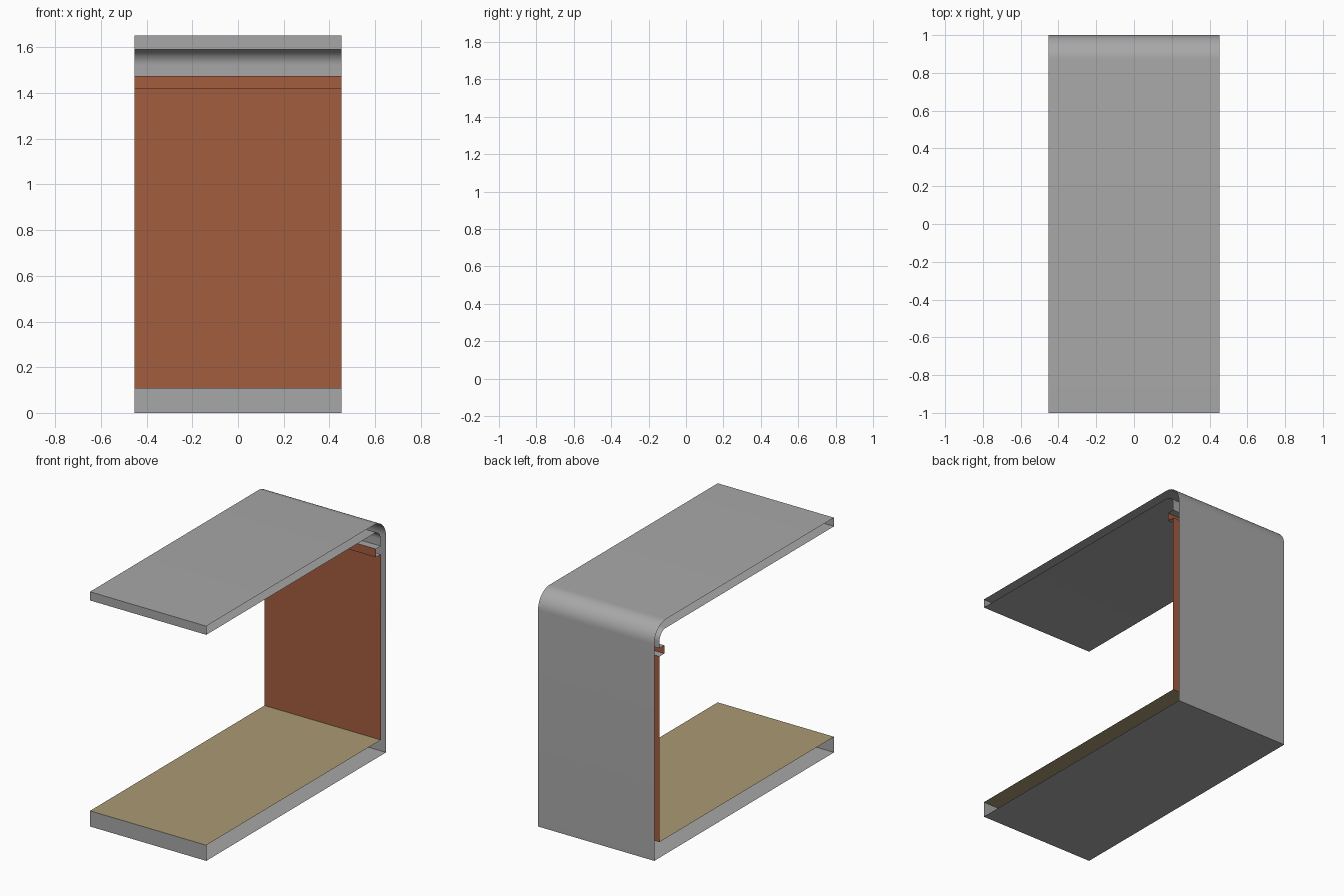
import bpy, math

if "Cube" in bpy.data.objects:
    bpy.data.objects.remove(bpy.data.objects["Cube"])

HALF_W = 0.453          # half width along x
INNER_Y = 0.942         # inner face of the back wall
RAIL_Y = 0.888          # front of the rail
FLOOR_Z, CEIL_Z, TOP_Z = 0.11, 1.592, 1.653
RAIL_LOW, RAIL_HIGH = 1.417, 1.475


def material(name, rgb):
    m = bpy.data.materials.new(name)
    m.diffuse_color = (*rgb, 1)
    m.use_nodes = True
    m.node_tree.nodes["Principled BSDF"].inputs["Base Color"].default_value = m.diffuse_color
    return m


def arc(cy, cz, r, start, end, n=12):
    """Arc points in the y-z plane, angles in degrees."""
    return [(cy + r * math.cos(math.radians(start + (end - start) * i / n)),
             cz + r * math.sin(math.radians(start + (end - start) * i / n)))
            for i in range(n + 1)]


def sheet(name, profile, mat):
    """Extrude an open y-z profile across x; ends stay open."""
    verts = [(x, y, z) for y, z in profile for x in (-HALF_W, HALF_W)]
    faces = [(2 * i, 2 * i + 2, 2 * i + 3, 2 * i + 1)
             for i in range(len(profile) - 1)]
    mesh = bpy.data.meshes.new(name)
    mesh.from_pydata(verts, [], faces)
    mesh.materials.append(mat)
    ob = bpy.data.objects.new(name, mesh)
    bpy.context.collection.objects.link(ob)
    bpy.ops.object.select_all(action='DESELECT')
    ob.select_set(True)
    bpy.context.view_layer.objects.active = ob
    bpy.ops.object.shade_smooth_by_angle(angle=math.radians(30))
    return ob


grey = material("grey", (0.39, 0.39, 0.39))
brown = material("red_brown", (0.37, 0.11, 0.05))
tan = material("tan", (0.40, 0.32, 0.175))

# Outer shell: base, back, rounded roof edge, ceiling and rail top
R_OUT, R_IN = 0.13, 0.07
shell = [(-1, FLOOR_Z), (-1, 0), (1, 0)]
shell += arc(1 - R_OUT, TOP_Z - R_OUT, R_OUT, 0, 90)
shell += [(-1, TOP_Z), (-1, CEIL_Z)]
shell += arc(INNER_Y - R_IN, CEIL_Z - R_IN, R_IN, 90, 0)
shell += [(INNER_Y, RAIL_HIGH), (RAIL_Y, RAIL_HIGH)]
sheet("outer_shell", shell, grey)

# Rail front, rail underside, wall panel and floor
sheet("rail_front", [(RAIL_Y, RAIL_HIGH), (RAIL_Y, RAIL_LOW)], brown)
sheet("rail_underside", [(RAIL_Y, RAIL_LOW), (INNER_Y, RAIL_LOW)], grey)
sheet("wall_panel", [(INNER_Y, RAIL_LOW), (INNER_Y, FLOOR_Z)], brown)
sheet("floor", [(INNER_Y, FLOOR_Z), (-1, FLOOR_Z)], tan)
